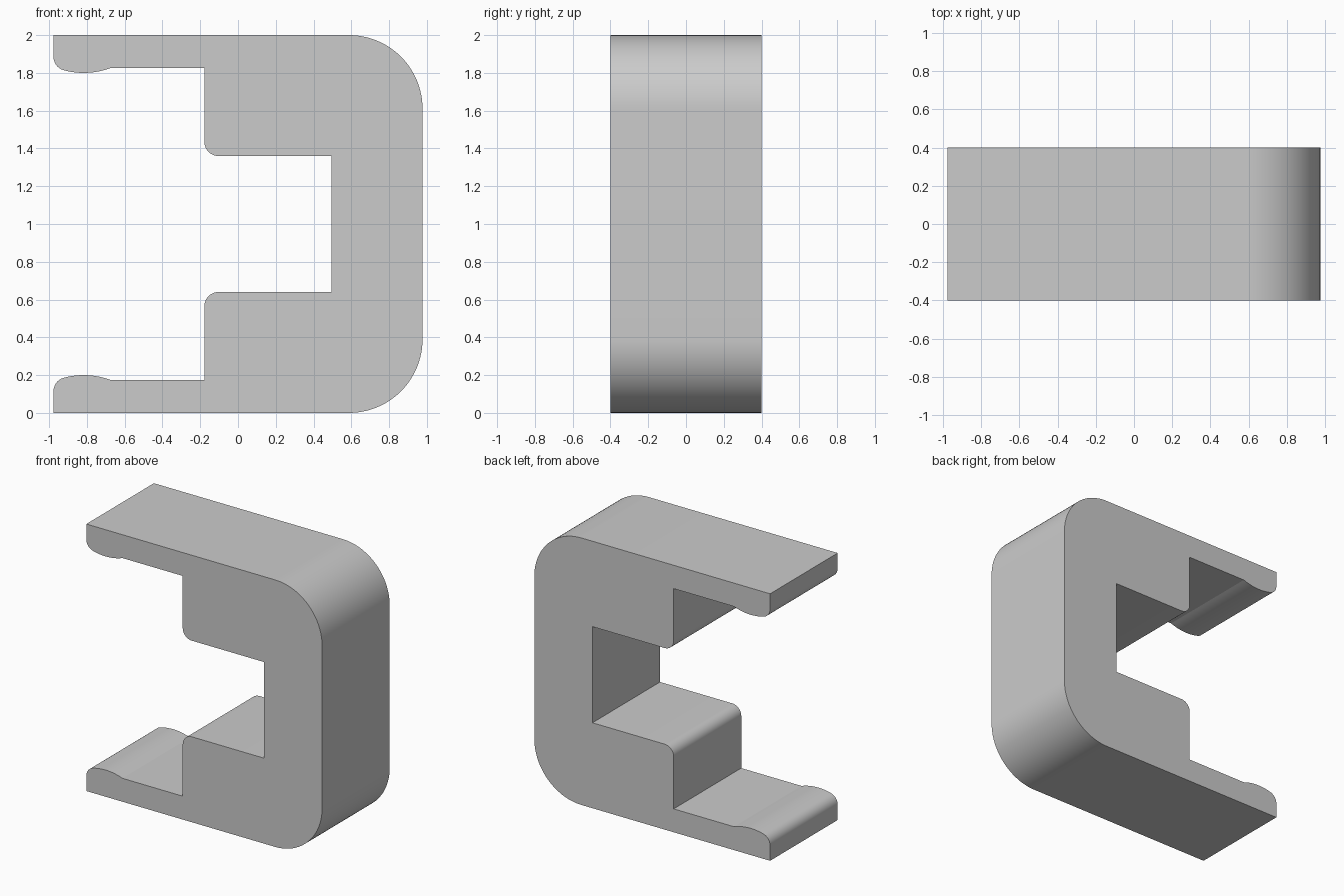
import bpy
import bmesh
from math import cos, sin, radians

old = bpy.data.objects.get("Cube")
if old:
    bpy.data.objects.remove(old, do_unlink=True)

DEPTH = 0.8


def arc(cx, cz, r, start, end, steps):
    """Points on a circular arc, angles in degrees."""
    angles = [radians(start + (end - start) * i / steps) for i in range(steps + 1)]
    return [(cx + r * cos(a), cz + r * sin(a)) for a in angles]


# Plain grey material
grey = bpy.data.materials.new("plain_grey")
grey.use_nodes = True
colour = (0.6, 0.6, 0.6, 1)
grey.diffuse_color = colour
grey.node_tree.nodes["Principled BSDF"].inputs["Base Color"].default_value = colour

# Lower half of the profile, from the inner wall round to the outer wall
lower = [(0.495, 0.64)]
lower += arc(-0.103, 0.565, 0.075, 90, 180, 10)      # rounded step
lower += [(-0.178, 0.175)]
lower += arc(-0.817, -0.2045, 0.4045, 69.8, 105, 12)  # grip bump
lower += arc(-0.902, 0.114, 0.075, 105, 180, 10)[1:]  # rounded tip
lower += [(-0.977, 0)]
lower += arc(0.587, 0.39, 0.39, 270, 360, 24)        # big outer corner

# Upper half mirrors the lower one
profile = lower + [(x, 2 - z) for x, z in reversed(lower)]

# Extrude the profile along the depth
bm = bmesh.new()
face = bm.faces.new([bm.verts.new((x, -DEPTH / 2, z)) for x, z in profile])
result = bmesh.ops.extrude_face_region(bm, geom=[face], use_keep_orig=True)
moved = [v for v in result["geom"] if isinstance(v, bmesh.types.BMVert)]
bmesh.ops.translate(bm, verts=moved, vec=(0, DEPTH, 0))
bmesh.ops.recalc_face_normals(bm, faces=bm.faces)
mesh = bpy.data.meshes.new("stepped_clip")
bm.to_mesh(mesh)
bm.free()

clip = bpy.data.objects.new("stepped_clip", mesh)
bpy.context.collection.objects.link(clip)
mesh.materials.append(grey)

# Smooth the curves, keep the corners sharp
bpy.ops.object.select_all(action="DESELECT")
clip.select_set(True)
bpy.context.view_layer.objects.active = clip
bpy.ops.object.shade_smooth_by_angle(angle=radians(15))
